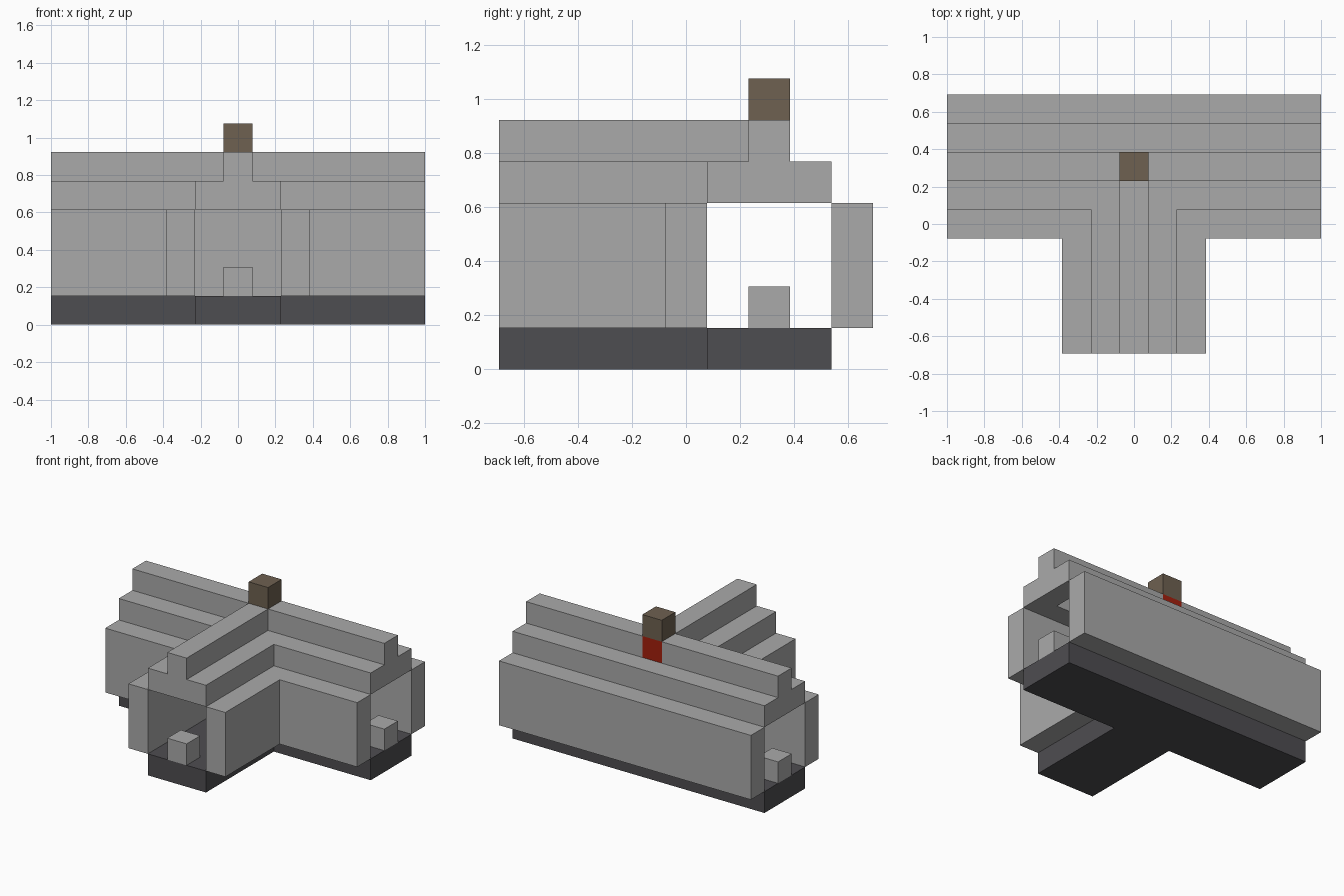
import bpy
import bmesh
from mathutils import Vector

if "Cube" in bpy.data.objects:
    bpy.data.objects.remove(bpy.data.objects["Cube"], do_unlink=True)

U = 2 / 13                            # edge of one building block
ORIGIN = Vector((0, -4.5, 0))         # front edge of the plan, in blocks


def material(name, rgb):
    m = bpy.data.materials.new(name)
    m.use_nodes = True
    colour = (*rgb, 1)
    m.diffuse_color = colour
    bsdf = m.node_tree.nodes["Principled BSDF"]
    bsdf.inputs["Base Color"].default_value = colour
    bsdf.inputs["Roughness"].default_value = 0.9
    return m


stone = material("light stone", (0.40, 0.40, 0.40))
slate = material("dark slate", (0.076, 0.074, 0.082))
wood = material("brown wood", (0.156, 0.119, 0.082))
red = material("red brick", (0.37, 0.014, 0.004))


def box(name, mat, x, y, z):
    """Box from (low, high) ranges in blocks; y counts from the front."""
    low = Vector((x[0], y[0], z[0])) + ORIGIN
    high = Vector((x[1], y[1], z[1])) + ORIGIN
    bm = bmesh.new()
    bmesh.ops.create_cube(bm, size=1)
    for v in bm.verts:
        v.co = Vector([(lo + hi) / 2 + c * (hi - lo)
                       for lo, hi, c in zip(low, high, v.co)]) * U
    mesh = bpy.data.meshes.new(name)
    bm.to_mesh(mesh)
    bm.free()
    mesh.materials.append(mat)
    obj = bpy.data.objects.new(name, mesh)
    bpy.context.collection.objects.link(obj)


def pair(name, mat, x, y, z):
    """The same box on the left (+x) and mirrored on the right."""
    box("left_" + name, mat, x, y, z)
    box("right_" + name, mat, (-x[1], -x[0]), y, z)


END = 6.5                             # half length of the main hall
FLOOR, WALL, ROOF, RIDGE = (0, 1), (1, 4), (4, 5), (5, 6)

# T-shaped floor
box("hall_floor", slate, (-END, END), (5, 8), FLOOR)
box("wing_floor", slate, (-1.5, 1.5), (0, 5), FLOOR)

# Walls, standing outside the floor edge
box("back_wall", stone, (-END, END), (8, 9), WALL)
pair("wing_wall", stone, (1.5, 2.5), (0, 5), WALL)
pair("front_wall", stone, (2.5, END), (4, 5), WALL)

# Hollow lower roof step, closed at the three ends
box("back_roof", stone, (-END, END), (7, 8), ROOF)
pair("front_roof", stone, (0.5, END), (5, 6), ROOF)
pair("wing_roof", stone, (0.5, 1.5), (0, 5), ROOF)
pair("gable", stone, (END - 1, END), (6, 7), ROOF)
box("wing_gable", stone, (-0.5, 0.5), (0, 1), ROOF)

# Ridges and chimney
pair("hall_ridge", stone, (0.5, END), (6, 7), RIDGE)
box("wing_ridge", stone, (-0.5, 0.5), (0, 6), RIDGE)
box("chimney_base", red, (-0.5, 0.5), (6, 7), RIDGE)
box("chimney_top", wood, (-0.5, 0.5), (6, 7), (6, 7))

# Single blocks on the floor at each open end
pair("end_block", stone, (END - 1, END), (6, 7), (1, 2))
box("wing_end_block", stone, (-0.5, 0.5), (0, 1), (1, 2))
